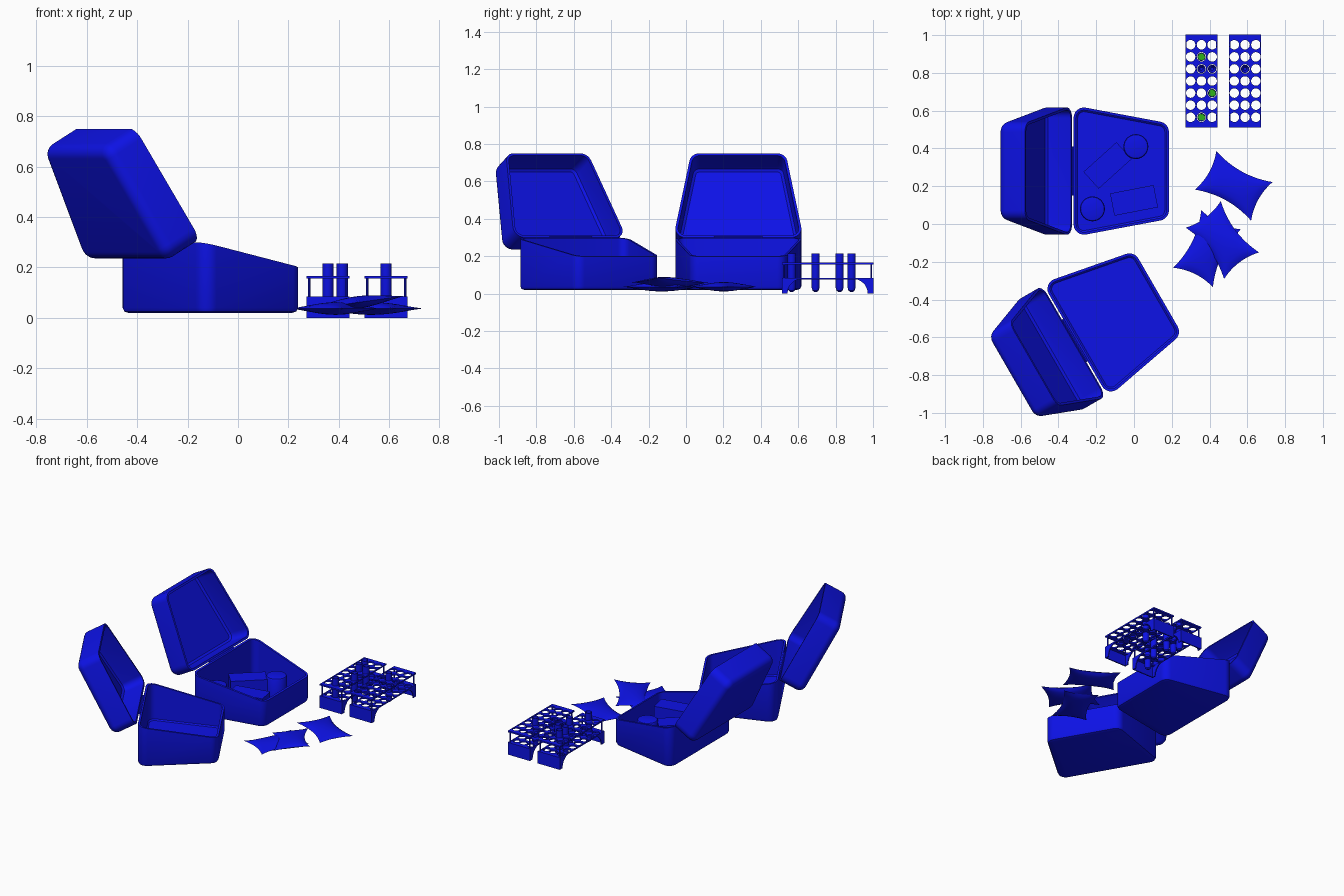
import bpy, bmesh, math
from math import cos, sin, pi, radians
from mathutils import Matrix, Vector

if "Cube" in bpy.data.objects:
    bpy.data.objects.remove(bpy.data.objects["Cube"])

def material(name, col):
    m = bpy.data.materials.new(name)
    m.diffuse_color = col
    m.use_nodes = True
    m.node_tree.nodes["Principled BSDF"].inputs["Base Color"].default_value = m.diffuse_color
    return m

BLUE = material("blue_plastic", (0.004, 0.006, 0.8, 1))
GREEN = material("green_liquid", (0.03, 0.45, 0.01, 1))

def finish(name, bm, matrix=Matrix(), mat=BLUE, smooth=True):
    bmesh.ops.recalc_face_normals(bm, faces=bm.faces)
    me = bpy.data.meshes.new(name)
    bm.to_mesh(me)
    bm.free()
    ob = bpy.data.objects.new(name, me)
    bpy.context.collection.objects.link(ob)
    me.materials.append(mat)
    ob.matrix_world = matrix
    if smooth:
        bpy.ops.object.select_all(action='DESELECT')
        ob.select_set(True)
        bpy.context.view_layer.objects.active = ob
        bpy.ops.object.shade_smooth_by_angle(angle=radians(30))
    return ob

def loft(name, rings, matrix=Matrix(), mat=BLUE):
    """Skin a stack of rings and cap both ends."""
    bm = bmesh.new()
    rows = [[bm.verts.new(p) for p in r] for r in rings]
    n = len(rows[0])
    for a, b in zip(rows, rows[1:]):
        for i in range(n):
            j = (i + 1) % n
            bm.faces.new((a[i], a[j], b[j], b[i]))
    bm.faces.new(rows[0])
    bm.faces.new(rows[-1])
    return finish(name, bm, matrix, mat)

def lathe(name, profile, matrix, mat=BLUE, n=24):
    return loft(name, [[(r * cos(2 * pi * i / n), r * sin(2 * pi * i / n), z)
                        for i in range(n)] for r, z in profile], matrix, mat)

def block(name, size, matrix, bevel=0.0):
    bm = bmesh.new()
    bmesh.ops.create_cube(bm, size=1, matrix=Matrix.Diagonal((*size, 1)))
    if bevel:
        bmesh.ops.bevel(bm, geom=bm.edges[:], offset=bevel, segments=2, affect='EDGES', profile=0.5)
    return finish(name, bm, matrix)

def at(x, y, z=0, rz=0, ry=0):
    return (Matrix.Translation((x, y, z)) @ Matrix.Rotation(radians(rz), 4, 'Z')
            @ Matrix.Rotation(radians(ry), 4, 'Y'))

# Rounded trapezoid footprint, wide at the hinge (x = 0) and narrow at the front
def footprint(length, inset, height, r=0.055, back=0.348, front=0.253):
    t = math.atan2(back - front, length)
    bx, fx = r, length - r
    line = lambda x: back - (back - front) * x / length - r / cos(t)
    corners = [(fx, -line(fx), t - pi / 2, 0), (fx, line(fx), 0, pi / 2 - t),
               (bx, line(bx), pi / 2 - t, pi), (bx, -line(bx), pi, 3 * pi / 2 + t)]
    pts = []
    for cx, cy, a0, a1 in corners:
        for k in range(7):
            a = a0 + (a1 - a0) * k / 6
            x, y = cx + (r - inset) * cos(a), cy + (r - inset) * sin(a)
            pts.append((x, y, height(x)))
    return pts

# Carry box with sloping rim and a lid thrown open
def carry_box(tag, base):
    L = 0.505
    flat = lambda z: (lambda x: z)
    slope = lambda x: 0.3 - 0.2 * x
    body = [footprint(L, i, flat(z)) for i, z in ((0.022, 0.02), (0.007, 0.025), (0, 0.04))]
    body += [footprint(L, 0, slope), footprint(L, 0.014, slope),
             footprint(L, 0.014, flat(0.05)), footprint(L, 0.022, flat(0.042))]
    loft("box_body_" + tag, body, base)
    D, b, M = 0.165, 0.045, 0.515
    lid = [footprint(M, 0, flat(0))]
    lid += [footprint(M, b * (1 - cos(a)), flat(D - b + b * sin(a)))
            for a in (k * pi / 12 for k in range(7))]
    inner = [footprint(M, i, flat(z)) for i, z in
             ((0.014, 0), (0.014, 0.11), (0.02, 0.135), (0.034, 0.145))]
    loft("box_lid_" + tag, inner[::-1] + lid, base @ at(-0.008, 0, 0.3, 0, -119))
    rod = Matrix.Rotation(pi / 2, 4, 'X')
    lathe("hinge_" + tag, [(0.008, -0.13), (0.008, 0.13)], base @ at(-0.004, 0, 0.297) @ rod, n=12)

carry_box("rear", at(-0.32, 0.28))
carry_box("front", at(-0.31, -0.615, 0, 30))

# Contents of the rear box
for i, (x, y) in enumerate(((0.01, 0.41), (-0.22, 0.08))):
    lathe(f"jar_{i}", [(0.062, 0.045), (0.066, 0.05), (0.066, 0.19), (0.062, 0.197), (0.052, 0.2)], at(x, y), n=32)
block("pack_front", (0.235, 0.12, 0.14), at(0.0, 0.125, 0.115, 11))
block("pack_rear", (0.235, 0.12, 0.14), at(-0.14, 0.31, 0.115, 42))

# Perforated rack plate
COLS, ROWS = (-0.057, 0, 0.057), [(k - 3) * 0.064 for k in range(7)]
RX, RY = 0.085, 0.245
def plate(name, matrix):
    cu = bpy.data.curves.new(name + "_outline", 'CURVE')
    cu.dimensions, cu.fill_mode, cu.extrude = '2D', 'BOTH', 0.005
    loops = [[(-RX, -RY), (RX, -RY), (RX, RY), (-RX, RY)]]
    loops += [[(x + 0.025 * cos(k * pi / 10), y + 0.025 * sin(k * pi / 10)) for k in range(20)]
              for x in COLS for y in ROWS]
    for pts in loops:
        sp = cu.splines.new('POLY')
        sp.points.add(len(pts) - 1)
        for p, (x, y) in zip(sp.points, pts):
            p.co = (x, y, 0, 1)
        sp.use_cyclic_u = True
    tmp = bpy.data.objects.new(name + "_helper", cu)
    bpy.context.collection.objects.link(tmp)
    bpy.context.view_layer.update()
    me = tmp.evaluated_get(bpy.context.evaluated_depsgraph_get()).to_mesh()
    bm = bmesh.new()
    bm.from_mesh(me)
    bpy.data.objects.remove(tmp)
    bmesh.ops.remove_doubles(bm, verts=bm.verts, dist=1e-5)
    finish(name, bm, matrix)

# Tube rack: two plates, four posts and curved feet
FOOT = [(0, 0), (0.03, 0), (0.034, 0.025), (0.045, 0.047), (0.065, 0.066), (0.09, 0.078), (0, 0.078)]
def rack(tag, cx, cy):
    plate(f"rack_{tag}_upper_plate", at(cx, cy, 0.161))
    plate(f"rack_{tag}_lower_plate", at(cx, cy, 0.08))
    for sy in (-1, 1):
        block(f"rack_{tag}_end_panel", (2 * RX, 0.008, 0.08), at(cx, cy + sy * (RY - 0.004), 0.04))
        for sx in (-1, 1):
            lathe(f"rack_{tag}_post", [(0.005, 0.08), (0.005, 0.161)],
                  at(cx + sx * 0.075, cy + sy * (RY - 0.012)), n=10)
            ring = lambda x: [(x, sy * (RY - d), z) for d, z in FOOT]
            loft(f"rack_{tag}_foot", [ring(sx * RX), ring(sx * (RX - 0.007))], at(cx, cy))

rack("left", 0.357, 0.757)
rack("right", 0.588, 0.757)

# Tubes: centre, column, row, filled or not
TUBES = [(0.357, 1, 0, True), (0.357, 2, 2, True), (0.357, 1, 5, True),
         (0.357, 1, 4, False), (0.357, 2, 4, False), (0.588, 1, 4, False)]
for i, (cx, c, r, full) in enumerate(TUBES):
    m = at(cx + COLS[c], 0.757 + ROWS[r])
    lathe(f"tube_{i}", [(0.008, 0.01), (0.016, 0.016), (0.022, 0.035), (0.022, 0.215),
                        (0.019, 0.215), (0.019, 0.036), (0.008, 0.016)], m)
    if full:
        lathe(f"liquid_{i}", [(0.007, 0.018), (0.0185, 0.037), (0.0185, 0.13)], m, GREEN)

# Soft cooling pillows with pinched edges
def pillow(name, matrix, a=0.17, b=0.117, h=0.025, pinch=0.03):
    bm = bmesh.new()
    for s in (-1, 1):
        made = bmesh.ops.create_grid(bm, x_segments=16, y_segments=12, size=1)["verts"]
        for v in made:
            x, y = v.co.x, v.co.y
            v.co = Vector((x * (a - pinch * 0.7 * (1 - y * y)), y * (b - pinch * (1 - x * x)),
                           s * h * max(0, (1 - x * x) * (1 - y * y)) ** 0.6))
    bmesh.ops.remove_doubles(bm, verts=bm.verts, dist=1e-5)
    finish(name, bm, matrix)

pillow("pillow_rear", at(0.528, 0.202, 0.037, -29, 0))
pillow("pillow_under", at(0.387, -0.13, 0.037, 64, 0))
pillow("pillow_over", at(0.468, -0.085, 0.06) @ Matrix.Rotation(radians(-8), 4, 'Y') @ at(0, 0, 0, -53))
